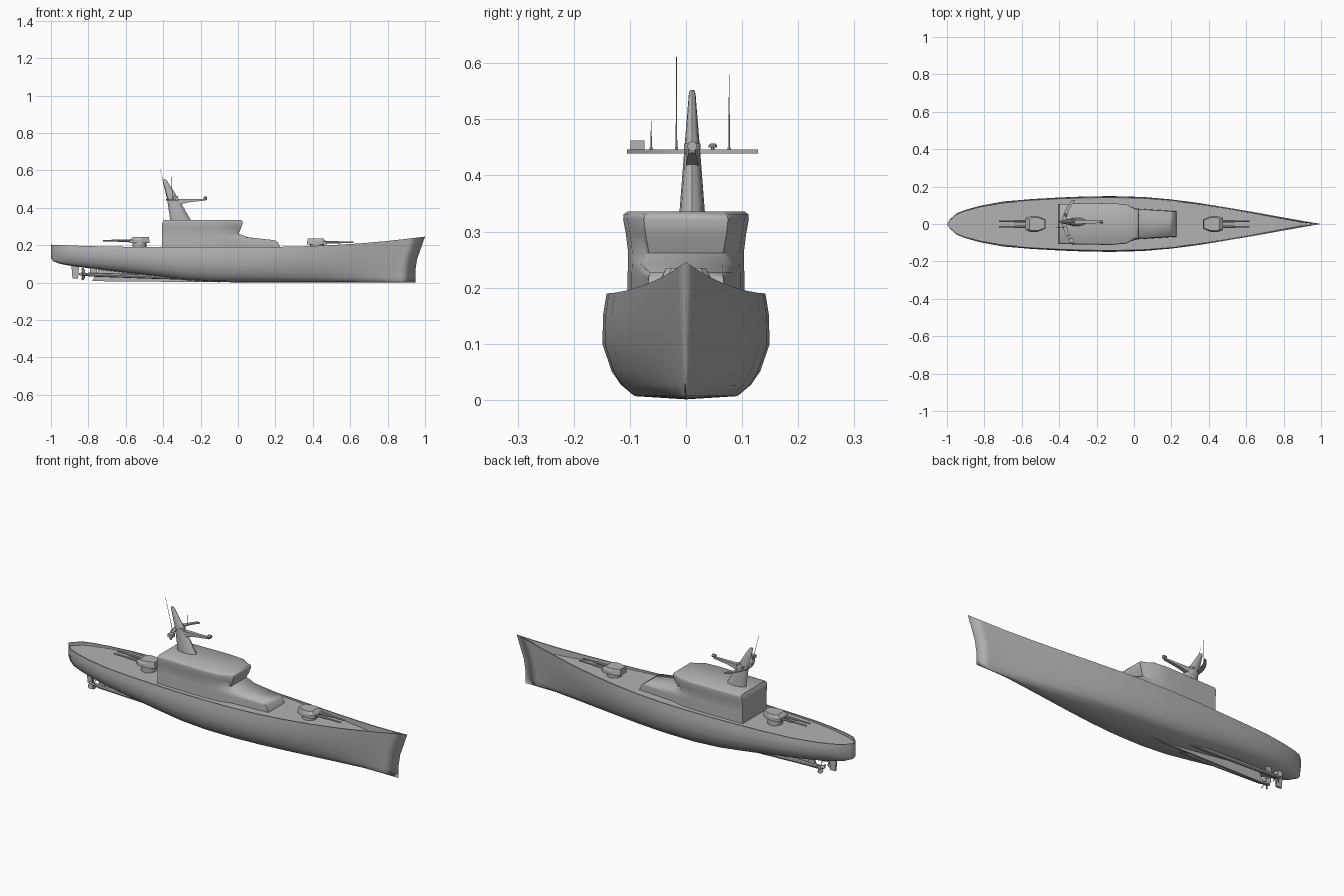
import bpy, bmesh, math
from mathutils import Vector

if "Cube" in bpy.data.objects:
    bpy.data.objects.remove(bpy.data.objects["Cube"])

grey = bpy.data.materials.new("hull_grey")
grey.diffuse_color = (.45, .45, .45, 1)
grey.use_nodes = True
grey.node_tree.nodes["Principled BSDF"].inputs["Base Color"].default_value = grey.diffuse_color


def finish(name, bm, angle=35):
    bmesh.ops.remove_doubles(bm, verts=bm.verts, dist=1e-5)
    bmesh.ops.recalc_face_normals(bm, faces=bm.faces)
    me = bpy.data.meshes.new(name)
    bm.to_mesh(me)
    bm.free()
    me.materials.append(grey)
    ob = bpy.data.objects.new(name, me)
    bpy.context.collection.objects.link(ob)
    bpy.ops.object.select_all(action='DESELECT')
    ob.select_set(True)
    bpy.context.view_layer.objects.active = ob
    bpy.ops.object.shade_smooth_by_angle(angle=math.radians(angle))
    return ob


def loft(name, rings, angle=35, caps=True, closed=True):
    """Skin rings of equal length; optional end caps."""
    bm = bmesh.new()
    vs = [[bm.verts.new(p) for p in r] for r in rings]
    n = len(vs[0])
    for a, b in zip(vs, vs[1:]):
        for i in range(n if closed else n - 1):
            j = (i + 1) % n
            bm.faces.new((a[i], a[j], b[j], b[i]))
    if caps:
        bm.faces.new(vs[0])
        bm.faces.new(vs[-1])
    return finish(name, bm, angle)


def tube(name, pts, sides=8):
    """Round tube through (x, y, z, radius) points."""
    d = Vector(pts[-1][:3]) - Vector(pts[0][:3])
    q = d.to_track_quat('Z', 'Y')
    rings = []
    for x, y, z, r in pts:
        rings.append([Vector((x, y, z)) + q @ Vector((r * math.cos(2 * math.pi * i / sides),
                      r * math.sin(2 * math.pi * i / sides), 0)) for i in range(sides)])
    return loft(name, rings)


def prism(name, outline, y0, y1):
    """Extrude an (x, z) outline along y."""
    return loft(name, [[(x, y, z) for x, z in outline] for y in (y0, y1)])


# Hull: stations of (x, half breadth, keel height, rail height)
stations = [(-1, 0, .13, .203), (-.985, .025, .113, .202), (-.95, .058, .10, .201),
            (-.9, .078, .091, .199), (-.82, .1, .08, .196), (-.7, .122, .065, .193),
            (-.55, .134, .047, .191), (-.4, .142, .028, .19), (-.27, .147, .012, .19),
            (-.12, .149, .003, .19), (.05, .145, .001, .19), (.2, .134, .001, .191),
            (.35, .116, .001, .194), (.5, .093, .001, .2), (.65, .067, .001, .209),
            (.8, .038, .001, .222), (.92, .015, .001, .236), (1, 0, .001, .246)]
# Section: (height fraction, width factor, bow fineness)
section = [(.03, .63, 1.5), (.13, .78, 1.4), (.26, .89, 1.3), (.52, 1, 1.15), (.8, .99, 1.05), (1, .95, 1)]
DECK = .184


def stem(x, z):
    return x * (.948 + .052 * max(0, (z - .1) / .146)) if x > 0 else x


shell, top = [], []
for x, b, k, t in stations:
    half = [(b and .148 * w * (b / .148) ** (p if x > 0 else 1 + (p - 1) * .5), k + (t - k) * f)
            for f, w, p in section]
    pts = [(-y, z) for y, z in reversed(half)] + [(0, k)] + half
    shell.append([(stem(x, z), y, z) for y, z in pts])
    edge = half[-1][0]
    inner = max(edge - .006, 0)
    pts = [(edge, t), (inner, t), (inner, DECK), (0, DECK), (-inner, DECK), (-inner, t), (-edge, t)]
    top.append([(stem(x, z), y, z) for y, z in pts])
loft("hull", shell, 180, caps=False, closed=False)
deck = loft("deck_and_bulwark", top, 35, caps=False, closed=False)

# Keel fin under the rising stern
prism("keel_fin", [(-.78, .008), (-.1, .002), (-.1, .012), (-.4, .04), (-.74, .078)], -.005, .005)

# Deckhouse: (z, nose x, nose half width, side half width, rear half width)
house = []
for z, xf, yf, ym, yb in [(.182, .228, .068, .105, .102), (.215, .215, .067, .104, .101),
                          (.227, .195, .065, .104, .101), (.243, .05, .066, .103, .1),
                          (.262, .004, .066, .103, .1), (.295, .018, .072, .107, .104),
                          (.322, .026, .075, .112, .107), (.331, .022, .072, .111, .105),
                          (.336, .008, .066, .104, .098)]:
    xs = min(xf - .02, .02)
    half = [(-.405 if z < .33 else -.398, yb), (-.26, (ym + yb) / 2), (-.12, ym),
            (-.04, ym * .93), (xs, .082 if z < .25 else yf + .006), (xf, yf)]
    house.append([(x, y, z) for x, y in half] + [(x, -y, z) for x, y in reversed(half)])
loft("deckhouse", house, 62)

# Raked mast: (z, rear x, front x, half width)
mast = []
for z, x0, x1, w in [(.33, -.362, -.25, .023), (.44, -.378, -.313, .0145), (.545, -.403, -.38, .006), (.552, -.402, -.388, .004)]:
    c, r = (x0 + x1) / 2, (x1 - x0) / 2
    mast.append([(c + r * math.cos(a * math.pi / 6), .011 + w * math.sin(a * math.pi / 6), z) for a in range(12)])
loft("mast", mast)

# Curved yard with forward bracket and sensors
yard = []
for i in range(13):
    y = -.105 + .233 * i / 12
    x = -.372 + .05 * ((y - .011) / .117) ** 2
    w = .012 - .004 * abs(i - 6) / 6
    yard.append([(x - w, y, .439), (x + w, y, .439), (x + w, y, .446), (x - w, y, .446)])
loft("yard", yard)
loft("mast_bracket", [[(x, .011 - w, z0), (x, .011 + w, z0), (x, .011 + w, z1), (x, .011 - w, z1)]
                      for x, w, z0, z1 in [(-.335, .012, .412, .446), (-.26, .009, .43, .446), (-.175, .006, .439, .447)]])
tube("bracket_post", [(-.178, .011, .44, .007), (-.178, .011, .456, .007)])
tube("bracket_lamp", [(-.183, .011, .452, .009), (-.165, .011, .452, .009)])
tube("mast_collar", [(-.335, .011, .446, .015), (-.335, .011, .457, .015)], 12)
prism("sensor_box", [(-.347, .446), (-.32, .446), (-.32, .462), (-.347, .462)], -.099, -.074)
tube("sensor_stem", [(-.366, .048, .444, .003), (-.366, .048, .451, .003)])
tube("sensor_dome", [(-.366, .048, .45, .008), (-.366, .048, .454, .008), (-.366, .048, .457, .004)], 10)
for i, (x, y, z, tx) in enumerate([(-.375, -.017, .611, -.418), (-.355, .077, .58, -.355), (-.352, -.062, .497, -.352)]):
    tube(f"aerial_{i}", [(x, y, .444, .0015), (tx, y, z, .0007)], 6)
    tube(f"aerial_base_{i}", [(x, y, .444, .004), (x, y, .45, .003)], 6)


# Twin-gun turrets; s is the firing direction along x
def turret(name, cx, z, s):
    tube(name + "_pedestal", [(cx, 0, DECK - .004, .037), (cx, 0, z + .001, .037)], 16)
    low = [(-.053, .025), (-.01, .043), (.03, .042), (.053, .032)]
    high = [(-.05, .022), (-.01, .036), (.022, .036), (.033, .026)]
    rs = []
    for h, sh in ((z, low), (z + .016, low), (z + .032, high)):
        rs.append([(cx + s * x, y, h) for x, y in sh] + [(cx + s * x, -y, h) for x, y in reversed(sh)])
    loft(name + "_body", rs, 20)
    for side in (-1, 1):
        y = side * .015
        tube(f"{name}_barrel_{side}", [(cx + s * d, y, z + .012, r) for d, r in
             ((.04, .007), (.115, .0065), (.116, .0045), (.195, .004))])


turret("fore_turret", .423, .203, 1)
turret("aft_turret", -.527, .213, -1)

# Propeller shafts, struts and propellers, both sides
for side in (-1, 1):
    y = side * .042
    tube(f"shaft_{side}", [(-.84, y, .046, .005), (-.79, y, .043, .011), (-.6, y, .037, .012),
                           (-.4, y, .029, .011), (-.22, y, .02, .004)], 10)
    loft(f"strut_{side}", [[(x, y + side * d, z) for x, d in ((-.79, -.004), (-.79, .004), (-.755, .004), (-.755, -.004))]
                           for z in (.037, .092)])
    tube(f"propeller_hub_{side}", [(-.85, y, .046, .004), (-.84, y, .046, .009), (-.815, y, .045, .009)], 10)
    for k in range(4):
        a = k * math.pi / 2 + .3
        u, v = Vector((0, math.cos(a), math.sin(a))), Vector((0, -math.sin(a), math.cos(a)))
        c = Vector((-.828, y, .046))
        blade = []
        for r, w in ((.005, .005), (.018, .011), (.028, .01), (.034, .003)):
            e = v * w + Vector((w * .7, 0, 0))
            t = Vector((.0015, 0, 0))
            o = c + u * r
            blade.append([o - e - t, o + e - t, o + e + t, o - e + t])
        loft(f"propeller_blade_{side}_{k}", blade)

# Single rudder on the centreline
prism("rudder", [(-.892, .11), (-.885, .022), (-.855, .022), (-.848, .11)], -.005, .005)
